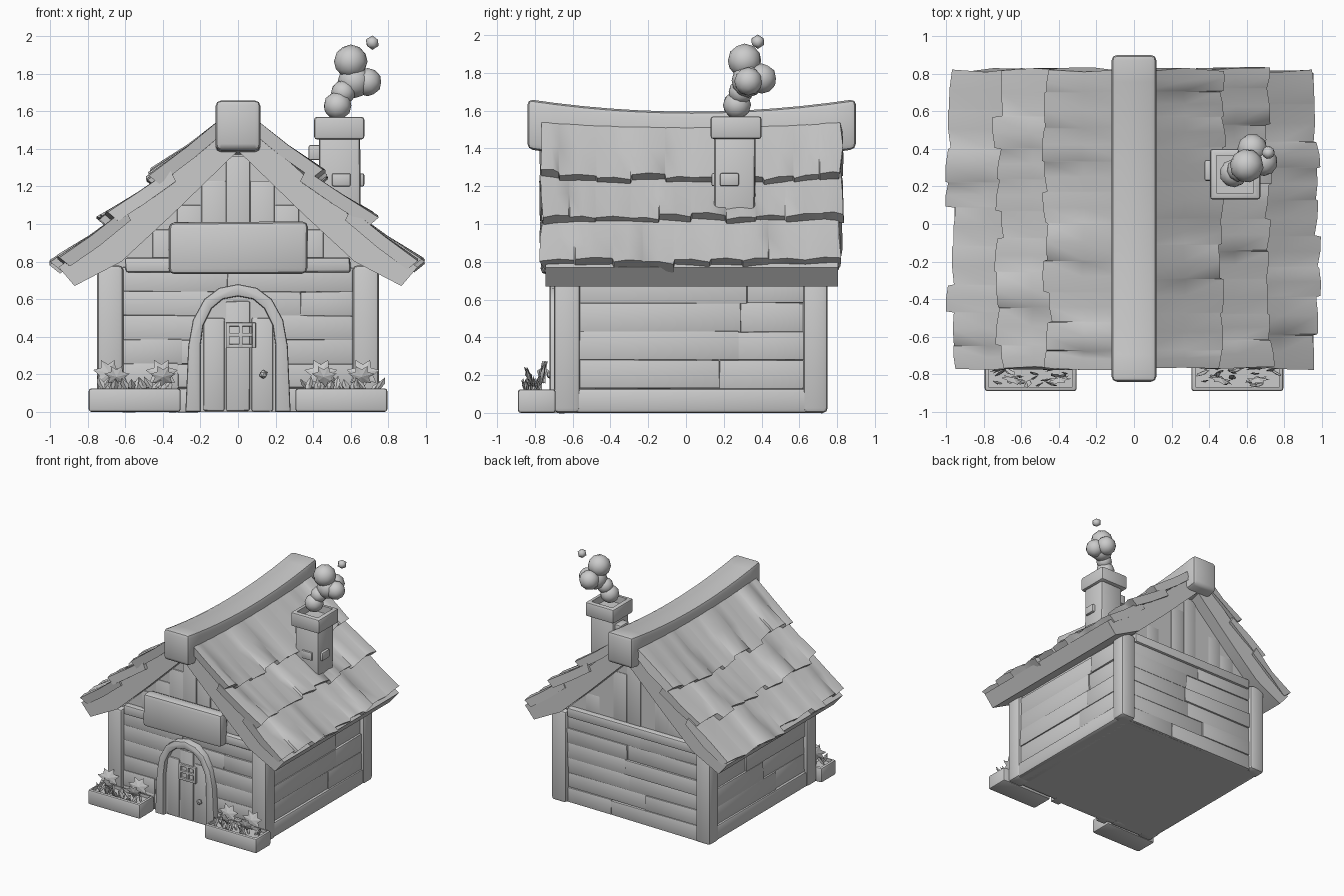
import bpy, bmesh, math, random
from mathutils import Vector, Matrix

if "Cube" in bpy.data.objects:
    bpy.data.objects.remove(bpy.data.objects["Cube"])
random.seed(4)
rnd = random.uniform


def finish(name, bm, angle=40):
    bmesh.ops.recalc_face_normals(bm, faces=bm.faces[:])
    me = bpy.data.meshes.new(name)
    bm.to_mesh(me)
    bm.free()
    me.shade_smooth()
    me.set_sharp_from_angle(angle=math.radians(angle))
    ob = bpy.data.objects.new(name, me)
    bpy.context.collection.objects.link(ob)
    return ob


def add_box(bm, x, y, z, bevel=0.0, jit=0.0):
    vs = bmesh.ops.create_cube(bm, size=1)['verts']
    for v in vs:
        v.co = Vector([(a[0] + a[1]) / 2 + c * (a[1] - a[0]) for a, c in zip((x, y, z), v.co)])
        v.co += Vector([rnd(-jit, jit) for _ in range(3)])
    if bevel:
        es = list({e for v in vs for e in v.link_edges})
        bmesh.ops.bevel(bm, geom=es, offset=bevel, segments=2, profile=0.5, affect='EDGES')


def box(name, x, y, z, bevel=0.02, jit=0.0):
    bm = bmesh.new()
    add_box(bm, x, y, z, bevel, jit)
    return finish(name, bm)


def prism(name, pts, y0, y1, bevel=0.0):
    bm = bmesh.new()
    f = bm.faces.new([bm.verts.new((x, y0, z)) for x, z in pts])
    r = bmesh.ops.extrude_face_region(bm, geom=[f])
    for v in r['geom']:
        if isinstance(v, bmesh.types.BMVert):
            v.co.y = y1
    if bevel:
        front = [e for e in bm.edges if all(abs(v.co.y - y0) < 1e-5 for v in e.verts)]
        bmesh.ops.bevel(bm, geom=front, offset=bevel, segments=2, profile=0.5, affect='EDGES')
    return finish(name, bm)


def mirror(half):
    return half + [(-x, z) for x, z in reversed(half) if x > 0]


def sag(y):
    return 0.065 * (y - 0.03) ** 2 / 0.74 - 0.065


# wall core with gables
prism("wall_core", mirror([(0.71, 0), (0.71, 0.76), (0, 1.42)]), -0.64, 0.70)

# corner posts, side sills
for sx in (-1, 1):
    xs = sorted((sx * 0.61, sx * 0.75))
    box("front_post", xs, (-0.70, -0.56), (0, 0.78), 0.025)
    box("back_post", xs, (0.62, 0.75), (0, 0.78), 0.025)
    box("side_sill", sorted((sx * 0.6, sx * 0.74)), (-0.6, 0.65), (0, 0.13), 0.02)
    # side boards
    bm = bmesh.new()
    for k in range(4):
        z0 = 0.13 + k * 0.15
        split = rnd(-0.3, 0.4)
        for ys in ((-0.58, split), (split, 0.64)):
            add_box(bm, sorted((sx * 0.66, sx * (0.722 + rnd(-0.008, 0.008)))), ys,
                    (z0, z0 + 0.15), 0.004, 0.003)
    finish("side_boards", bm)

# front and back boards, gable planks
for name, y, s in (("front", -0.665, 1), ("back", 0.72, -1)):
    bm = bmesh.new()
    for k in range(6):
        z0 = k * 0.128
        split = rnd(-0.35, 0.35)
        for xs in ((-0.62, split), (split, 0.62)):
            yo = y + rnd(-0.01, 0.01)
            add_box(bm, xs, sorted((yo, yo + s * 0.06)), (z0, z0 + 0.128), 0.004, 0.004)
    finish(name + "_boards", bm)
    bm = bmesh.new()
    for k in range(-3, 4):
        top = 1.36 - abs(k) * 0.13
        yo = y + s * (0.015 + rnd(-0.006, 0.006))
        add_box(bm, (k * 0.13 - 0.064, k * 0.13 + 0.064), sorted((yo, yo + s * 0.05)), (0.75, top), 0.005)
    finish(name + "_gable_planks", bm)
    box(name + "_gable_beam", (-0.6, 0.6), sorted((y - s * 0.02, y + s * 0.05)), (0.74, 0.82), 0.012, 0.006)

# hanging board over the door
box("sign_board", (-0.37, 0.37), (-0.765, -0.66), (0.73, 1.01), 0.03, 0.006)

# door: frame, planks, window bars, knob
outer = [(0.28, 0), (0.265, 0.35), (0.24, 0.49), (0.18, 0.6), (0.1, 0.66), (0, 0.68)]
inner = [(0.2, 0), (0.2, 0.35), (0.185, 0.46), (0.14, 0.55), (0.08, 0.6), (0, 0.615)]
prism("door_frame", mirror(outer) + mirror(inner)[::-1], -0.722, -0.64, 0.012)
prism("door_panel", mirror(inner), -0.682, -0.64)
bm = bmesh.new()
for x0, x1, h in ((-0.185, -0.07, 0.5), (-0.065, 0.065, 0.59), (0.07, 0.185, 0.5)):
    add_box(bm, (x0, x1), (-0.692, -0.66), (0.005, h), 0.01, 0.003)
finish("door_planks", bm)
bm = bmesh.new()
for x in (-0.055, 0.015, 0.085):
    add_box(bm, (x - 0.01, x + 0.01), (-0.71, -0.67), (0.34, 0.475), 0.003)
for z in (0.35, 0.41, 0.465):
    add_box(bm, (-0.06, 0.09), (-0.708, -0.67), (z - 0.01, z + 0.01), 0.003)
finish("door_window", bm)
bm = bmesh.new()
bmesh.ops.create_icosphere(bm, subdivisions=1, radius=0.024, matrix=Matrix.Translation((0.135, -0.715, 0.2)))
finish("door_knob", bm)

# roof deck halves, sagging slightly
half = [(0, 1.39), (0.35, 1.05), (0.62, 0.80), (0.87, 0.67), (0.955, 0.77), (0.68, 0.97), (0.43, 1.19), (0.12, 1.47), (0, 1.5)]
for sx in (-1, 1):
    prism("roof_deck", [(sx * x, z) for x, z in half], -0.745, 0.805)


# shingle rows: jagged lower edge, one short step per shingle
def shingle_row(name, sx, path, sagw, seed_shift):
    bm = bmesh.new()
    cuts, y = [-0.765], -0.765 + seed_shift
    while y < 0.74:
        cuts.append(y)
        y += rnd(0.13, 0.21)
    cuts.append(0.825)
    (xa, za), (xb, zb), (xc, zc) = path
    down = Vector((xc - xb, 0, zc - zb)).normalized()
    up = Vector((-down.z, 0, down.x))
    prev = None
    rings = []
    for a, b in zip(cuts, cuts[1:]):
        ext, tilt, lift = rnd(-0.03, 0.025), rnd(-0.015, 0.015), rnd(-0.008, 0.014)
        for t in (0.02, 0.5, 0.98):
            y = a + (b - a) * t
            o = down * (ext + tilt * (2 * t - 1)) + up * (lift + (0.01 if t == 0.5 else 0))
            pa, pb, pc = Vector((xa, y, za)), Vector((xb, y, zb)) + o * 0.4, Vector((xc, y, zc)) + o
            ring = [pa, pb, pc, pc - up * 0.07 - down * 0.02, pb - up * 0.07, pa - Vector((0.03, 0, 0.06))]
            for i, p in enumerate(ring):
                p.z += sagw * sag(y)
                if y < -0.7 or y > 0.75:
                    p.y += rnd(-0.015, 0.015)
                p.x *= sx
            rings.append([bm.verts.new(p) for p in ring])
    for r, q in zip(rings, rings[1:]):
        for i in range(6):
            j = (i + 1) % 6
            bm.faces.new((r[i], r[j], q[j], q[i]))
    bm.faces.new(rings[0])
    bm.faces.new(rings[-1])
    finish(name, bm, 50)


for sx in (-1, 1):
    shingle_row("top_shingles", sx, ((0.06, 1.59), (0.27, 1.42), (0.47, 1.275)), 0.5, rnd(0.08, 0.18))
    shingle_row("middle_shingles", sx, ((0.36, 1.29), (0.54, 1.165), (0.72, 1.045)), 0.25, rnd(0.08, 0.18))
    shingle_row("eave_shingles", sx, ((0.6, 1.08), (0.79, 0.93), (0.975, 0.80)), 0.0, rnd(0.08, 0.18))

# ridge beam, bowed down in the middle
bm = bmesh.new()
add_box(bm, (-0.12, 0.12), (-0.84, 0.9), (1.395, 1.66), 0.03)
for k in range(1, 12):
    bmesh.ops.bisect_plane(bm, geom=bm.verts[:] + bm.edges[:] + bm.faces[:],
                           plane_co=(0, -0.84 + k * 0.145, 0), plane_no=(0, 1, 0))
for v in bm.verts:
    v.co.z += sag(v.co.y)
finish("ridge_beam", bm)

# chimney: shaft, odd bricks, hollow cap
box("chimney_shaft", (0.43, 0.65), (0.15, 0.365), (0.95, 1.47), 0.02, 0.004)
bm = bmesh.new()
add_box(bm, (0.6, 0.672), (0.18, 0.28), (1.2, 1.27), 0.01)
add_box(bm, (0.375, 0.45), (0.23, 0.34), (1.34, 1.42), 0.01)
add_box(bm, (0.5, 0.6), (0.135, 0.2), (1.2, 1.27), 0.01)
finish("chimney_bricks", bm)


def tray(name, x, y, z, rim, depth, bevel):
    bm = bmesh.new()
    add_box(bm, x, y, z)
    bm.faces.ensure_lookup_table()
    top = max(bm.faces, key=lambda f: f.calc_center_median().z)
    bmesh.ops.inset_region(bm, faces=[top], thickness=rim)
    r = bmesh.ops.extrude_face_region(bm, geom=[top])
    for v in r['geom']:
        if isinstance(v, bmesh.types.BMVert):
            v.co.z -= depth
    bmesh.ops.delete(bm, geom=[top], context='FACES')
    hull = [e for e in bm.edges if all(v.co.x in x or min(abs(v.co.x - a) for a in x) < 1e-4 for v in e.verts)
            and all(min(abs(v.co.y - a) for a in y) < 1e-4 for v in e.verts)]
    bmesh.ops.bevel(bm, geom=hull, offset=bevel, segments=2, profile=0.5, affect='EDGES')
    finish(name, bm)


tray("chimney_cap", (0.405, 0.672), (0.13, 0.4), (1.45, 1.57), 0.05, 0.06, 0.015)

# smoke puffs
bm = bmesh.new()
for x, y, z, r in ((0.53, 0.27, 1.63, 0.075), (0.56, 0.29, 1.70, 0.065), (0.62, 0.33, 1.76, 0.09), (0.69, 0.33, 1.755, 0.075),
                   (0.63, 0.40, 1.77, 0.08), (0.6, 0.31, 1.865, 0.09), (0.715, 0.38, 1.965, 0.038)):
    m = Matrix.Translation((x, y, z)) @ Matrix.Rotation(rnd(0, 3), 4, 'Z')
    bmesh.ops.create_icosphere(bm, subdivisions=1 if r < 0.05 else 2, radius=r, matrix=m)
finish("smoke", bm, 50)

# planters with star leaves and low blades
for sx in (-1, 1):
    x0, x1 = sorted((sx * 0.305, sx * 0.795))
    tray("planter", (x0, x1), (-0.89, -0.69), (0, 0.125), 0.03, 0.025, 0.015)
    bm = bmesh.new()
    for fx in (0.135, 0.375):
        for dy, tilt, rad, z in ((-0.83, 0.35, 0.07, 0.19), (-0.76, -0.2, 0.09, 0.205)):
            m = (Matrix.Translation((x0 + fx + rnd(-0.03, 0.03), dy, z)) @ Matrix.Rotation(rnd(-0.4, 0.4), 4, 'Z')
                 @ Matrix.Rotation(tilt, 4, 'X'))
            c = [bm.verts.new(m @ Vector((0, s * 0.012, 0))) for s in (-1, 1)]
            rim = []
            for k in range(14):
                a, rr = math.tau * k / 14, rad * (1 if k % 2 else 0.6)
                rim.append(bm.verts.new(m @ Vector((rr * math.sin(a), 0, rr * 0.9 * math.cos(a)))))
            for k in range(14):
                for v in c:
                    bm.faces.new((v, rim[k], rim[(k + 1) % 14]))
    for k in range(16):
        p = Vector((x0 + 0.05 + 0.39 * (k + 0.5) / 16, -0.81 + rnd(-0.04, 0.05), 0.1))
        d = Vector((rnd(-0.06, 0.06), rnd(-0.04, 0.04), rnd(0.06, 0.1)))
        w = Vector((0.02, rnd(-0.01, 0.01), 0))
        n = Vector((0, 0.01, 0))
        vs = [bm.verts.new(q) for q in (p - w * 0.4, p + d * 0.6 - w, p + d, p + d * 0.6 + w, p + w * 0.4, p + d * 0.5 - n)]
        for i in range(5):
            bm.faces.new((vs[i], vs[(i + 1) % 5], vs[5]))
    finish("planter_leaves", bm, 25)
